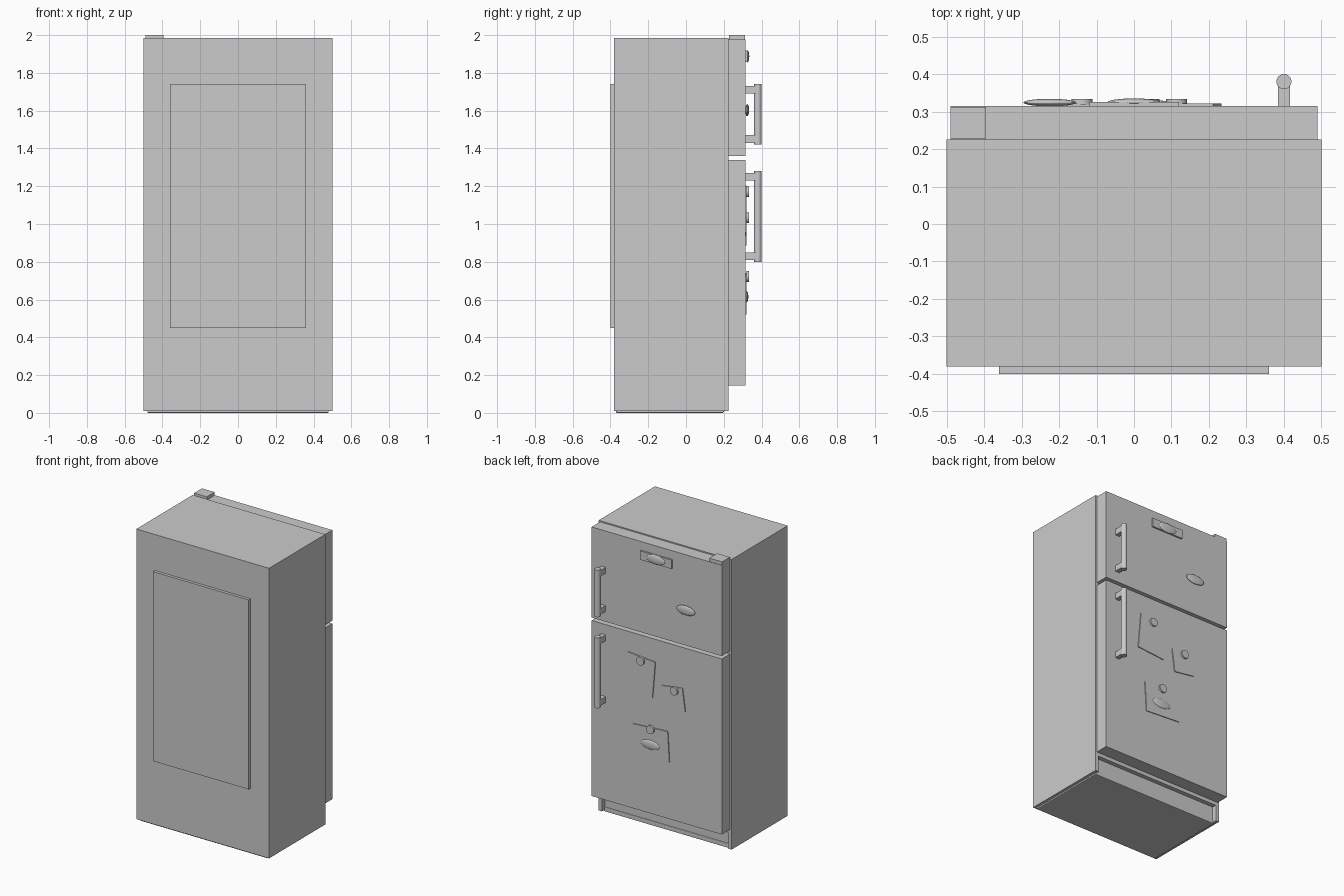
import bpy, bmesh
from math import radians, pi
from mathutils import Matrix

if "Cube" in bpy.data.objects:
    bpy.data.objects.remove(bpy.data.objects["Cube"])

DOOR = 0.315  # plane of the door faces


def box(name, x, y, z, bevel=0.0):
    bm = bmesh.new()
    bmesh.ops.create_cube(bm, size=1)
    for v in bm.verts:
        for i, (a, b) in enumerate((x, y, z)):
            v.co[i] = a if v.co[i] < 0 else b
    me = bpy.data.meshes.new(name)
    bm.to_mesh(me)
    bm.free()
    ob = bpy.data.objects.new(name, me)
    bpy.context.collection.objects.link(ob)
    if bevel:
        m = ob.modifiers.new("bevel", "BEVEL")
        m.width, m.segments = bevel, 2
    return ob


def smooth(ob, name):
    ob.name = name
    bpy.ops.object.shade_smooth_by_angle()
    return ob


def rod(name, r, depth, loc, along_y=False):
    bpy.ops.mesh.primitive_cylinder_add(
        vertices=32, radius=r, depth=depth, location=loc,
        rotation=(pi / 2 if along_y else 0, 0, 0))
    return smooth(bpy.context.object, name)


def oval_magnet(name, x, z, y):
    bpy.ops.mesh.primitive_uv_sphere_add(segments=32, ring_count=16, radius=1, location=(x, y, z))
    ob = bpy.context.object
    ob.scale = (0.07, 0.01, 0.032)
    return smooth(ob, name)


def note(name, x, z, w, h, angle):
    # thin sheet, turned slightly in the plane of the door
    ob = box(name, (-w / 2, w / 2), (0, 0.007), (-h / 2, h / 2))
    ob.matrix_world = (Matrix.Translation((x, DOOR - 0.001, z))
                       @ Matrix.Rotation(radians(-angle), 4, 'Y'))


def handle(name, x, z0, z1):
    rod(name + "_bar", 0.02, z1 - z0, (x, 0.38, (z0 + z1) / 2))
    for end, a in (("lower", z0 + 0.01), ("upper", z1 - 0.05)):
        box(f"{name}_{end}_bracket", (x - 0.016, x + 0.016), (DOOR - 0.002, 0.38), (a, a + 0.04))


# cabinet, with a toe-kick recess under the doors
box("cabinet", (-0.5, 0.5), (-0.38, 0.225), (0.12, 1.985))
box("cabinet_lower", (-0.5, 0.5), (-0.38, 0.195), (0.01, 0.12))
for side, a in (("left", -0.5), ("right", 0.475)):
    box("toe_kick_post_" + side, (a, a + 0.025), (0.195, 0.225), (0.01, 0.12))
box("base_plate", (-0.48, 0.48), (-0.37, 0.2), (0.0, 0.03), 0.005)
box("rear_panel", (-0.36, 0.36), (-0.40, -0.38), (0.45, 1.74))

# doors and hinge cover
box("freezer_door", (-0.49, 0.49), (0.225, DOOR), (1.36, 1.977))
box("fridge_door", (-0.49, 0.49), (0.225, DOOR), (0.145, 1.34))
box("hinge_cover", (-0.49, -0.395), (0.228, 0.312), (1.977, 2.0))

# handles
handle("freezer_handle", 0.4, 1.42, 1.74)
handle("fridge_handle", 0.4, 0.80, 1.28)

# badge plate and oval magnets
box("badge_plate", (-0.12, 0.12), (DOOR - 0.001, 0.326), (1.858, 1.918))
oval_magnet("badge_oval", 0.0, 1.888, 0.325)
oval_magnet("freezer_magnet", -0.225, 1.603, 0.324)
oval_magnet("note_oval_magnet", 0.045, 0.615, 0.32)

# paper notes held by round magnets
note("tall_note", 0.12, 1.07, 0.205, 0.25, 5)
note("small_note", -0.13, 0.975, 0.157, 0.158, -8)
note("wide_note", 0.04, 0.63, 0.265, 0.205, -3.5)
for i, (x, z) in enumerate(((0.114, 1.17), (-0.139, 1.033), (0.04, 0.722))):
    rod(f"round_magnet_{i + 1}", 0.028, 0.014, (x, 0.326, z), True)
